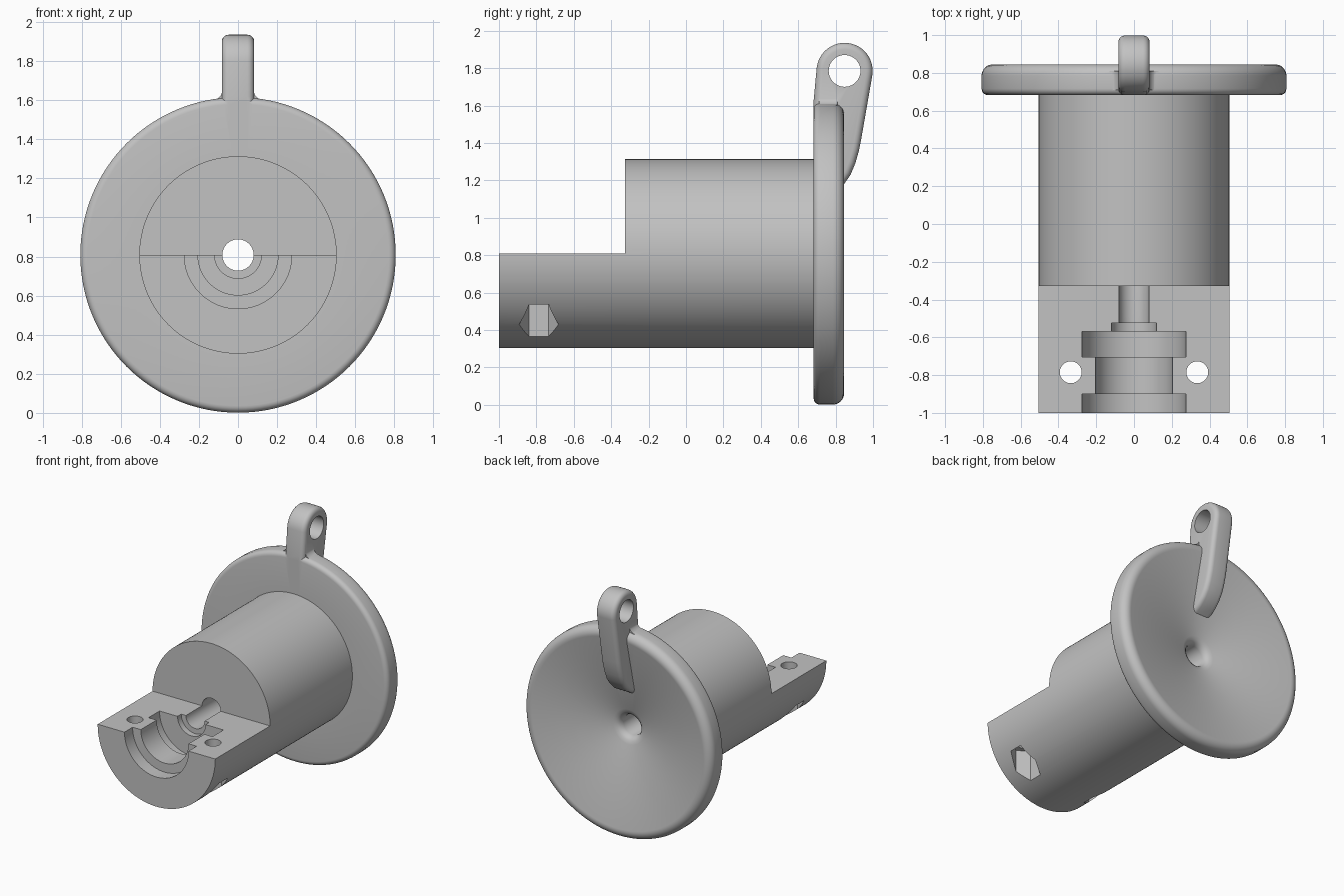
import bpy, bmesh, math
from mathutils import Matrix, Vector

if "Cube" in bpy.data.objects:
    bpy.data.objects.remove(bpy.data.objects["Cube"])

AXIS_Z = 0.808
grey = bpy.data.materials.new("light_grey")
grey.diffuse_color = (0.54, 0.54, 0.54, 1)
grey.use_nodes = True
grey.node_tree.nodes["Principled BSDF"].inputs["Base Color"].default_value = grey.diffuse_color


def finish(name, bm):
    bmesh.ops.remove_doubles(bm, verts=bm.verts, dist=1e-5)
    bmesh.ops.recalc_face_normals(bm, faces=bm.faces)
    me = bpy.data.meshes.new(name)
    bm.to_mesh(me)
    bm.free()
    me.materials.append(grey)
    ob = bpy.data.objects.new(name, me)
    bpy.context.collection.objects.link(ob)
    return ob


def lathe(name, profile, steps=128):
    """Spin (radius, y) points around the long axis."""
    bm = bmesh.new()
    vs = [bm.verts.new((r, y, AXIS_Z)) for r, y in profile]
    es = [bm.edges.new((a, b)) for a, b in zip(vs, vs[1:] + vs[:1])]
    bmesh.ops.spin(bm, geom=vs + es, cent=(0, 0, AXIS_Z), axis=(0, 1, 0),
                   angle=math.tau, steps=steps)
    return finish(name, bm)


def prism(name, pts, axis, lo, hi):
    """Extrude a 2D outline along x (points are y, z) or y (points are x, z)."""
    bm = bmesh.new()
    put = (lambda a, b: (lo, a, b)) if axis == 'x' else (lambda a, b: (a, lo, b))
    f = bm.faces.new([bm.verts.new(put(a, b)) for a, b in pts])
    ext = bmesh.ops.extrude_face_region(bm, geom=[f])
    d = Vector((hi - lo, 0, 0)) if axis == 'x' else Vector((0, hi - lo, 0))
    bmesh.ops.translate(bm, vec=d, verts=[v for v in ext['geom'] if isinstance(v, bmesh.types.BMVert)])
    return finish(name, bm)


def cylinder(name, r, x, y, z0, z1, sides, turn=0):
    bm = bmesh.new()
    bmesh.ops.create_cone(bm, cap_ends=True, segments=sides, radius1=r, radius2=r, depth=z1 - z0,
                          matrix=Matrix.Translation((x, y, (z0 + z1) / 2)) @ Matrix.Rotation(turn, 4, 'Z'))
    return finish(name, bm)


def apply_all(ob):
    bpy.context.view_layer.objects.active = ob
    for m in list(ob.modifiers):
        bpy.ops.object.modifier_apply(modifier=m.name)


def boolean(ob, other, op='DIFFERENCE'):
    m = ob.modifiers.new("bool", 'BOOLEAN')
    m.object, m.operation, m.solver = other, op, 'EXACT'
    apply_all(ob)
    bpy.data.objects.remove(other)


def arc(cx, cy, r, a0, a1, n):
    return [(cx + r * math.cos(math.radians(a0 + (a1 - a0) * i / n)),
             cy + r * math.sin(math.radians(a0 + (a1 - a0) * i / n))) for i in range(n + 1)]


# Body with stepped bore, rounded flange and funnel-shaped back
bore = [(0.08, -0.525), (0.12, -0.525), (0.12, -0.57), (0.275, -0.57), (0.275, -0.705),
        (0.205, -0.705), (0.205, -0.9), (0.275, -0.9), (0.275, -1.0)]
rim = arc(0.772, 0.717, 0.035, -90, 0, 5) + arc(0.747, 0.785, 0.06, 0, 103, 9)
funnel = [(0.135, 0.702), (0.11, 0.693), (0.092, 0.678), (0.08, 0.65)]
body = lathe("funnel_body", bore + [(0.505, -1.0), (0.505, 0.682)] + rim + funnel)

# Upper half of the front end removed
boolean(body, prism("step_cut", [(-1.2, AXIS_Z), (-0.327, AXIS_Z), (-0.327, 1.6), (-1.2, 1.6)], 'x', -0.7, 0.7))

# Bolt holes and hexagonal nut pockets
for s in (-1, 1):
    boolean(body, cylinder("bolt_cut", 0.058, s * 0.335, -0.785, 0.2, 1.0, 32))
    boolean(body, cylinder("nut_cut", 0.105, s * 0.335, -0.787, 0.2, 0.6, 6))

# Hanging lug: tapered outline with a round top
outline = ([(0.682, 1.45), (0.682, 1.62)] + arc(0.848, 1.785, 0.15, 174, -8, 24)
           + [(0.935, 1.41), (0.925, 1.36), (0.905, 1.29), (0.88, 1.23), (0.845, 1.18),
              (0.80, 1.135), (0.74, 1.10), (0.69, 1.09)])
lug = prism("hanging_lug", outline, 'x', -0.083, 0.083)
bev = lug.modifiers.new("round", 'BEVEL')
bev.width, bev.segments, bev.limit_method = 0.035, 5, 'ANGLE'
bev.angle_limit = math.radians(40)
apply_all(lug)
boolean(lug, prism("eye_cut", arc(0.848, 1.785, 0.085, 0, 352.5, 47), 'x', -0.2, 0.2))

# Fillet where the lug meets the rim
left = arc(-0.13, 1.652, 0.05, -90, 0, 6)
right = [(-x, z) for x, z in reversed(left)]
fillet = prism("lug_fillet", [(-0.13, 1.57)] + left + right + [(0.13, 1.57)], 'y', 0.71, 0.81)

boolean(body, lug, 'UNION')
boolean(body, fillet, 'UNION')

bpy.ops.object.select_all(action='DESELECT')
body.select_set(True)
bpy.context.view_layer.objects.active = body
bpy.ops.object.shade_smooth_by_angle(angle=math.radians(30))
